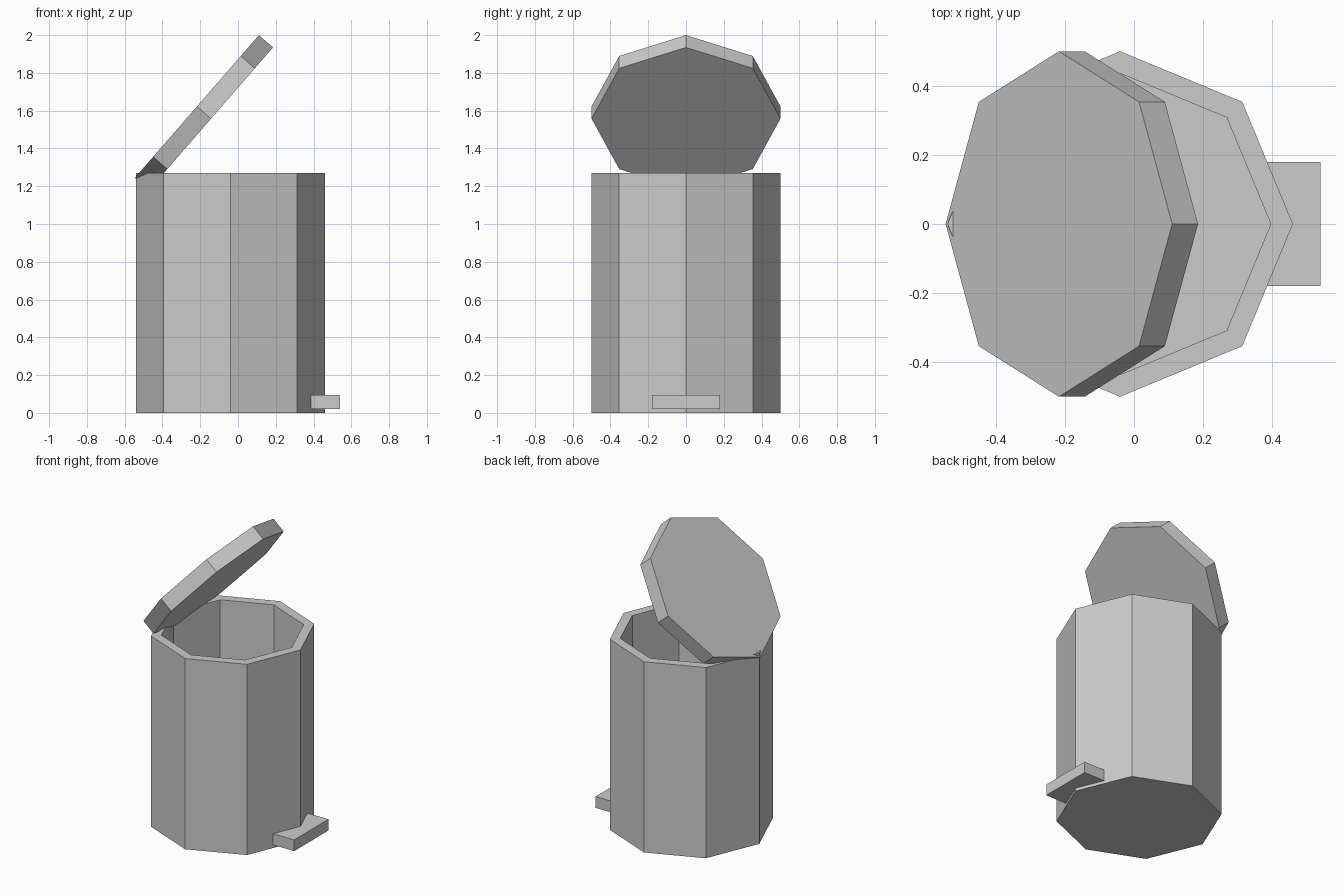
import bpy, bmesh
from math import radians
from mathutils import Matrix, Vector

if "Cube" in bpy.data.objects:
    bpy.data.objects.remove(bpy.data.objects["Cube"])


def add_object(name, bm):
    mesh = bpy.data.meshes.new(name)
    bm.to_mesh(mesh)
    bm.free()
    obj = bpy.data.objects.new(name, mesh)
    bpy.context.collection.objects.link(obj)
    return obj


def octagon_prism(height, matrix):
    bm = bmesh.new()
    bmesh.ops.create_cone(bm, cap_ends=True, segments=8, radius1=0.5,
                          radius2=0.5, depth=height, matrix=matrix)
    return bm


BIN_X, HEIGHT, RADIUS, INNER, FLOOR = -0.04, 1.27, 0.5, 0.436, 0.1

# Bin body: inset the top for a rim, then push the inside down to a floor
bm = octagon_prism(HEIGHT, Matrix.Translation((BIN_X, 0, HEIGHT / 2)))
top = max(bm.faces, key=lambda f: f.calc_center_median().z)
bmesh.ops.inset_region(bm, faces=[top], thickness=0.01)
for v in top.verts:
    d = Vector((v.co.x - BIN_X, v.co.y, 0)).normalized() * INNER
    v.co = (BIN_X + d.x, d.y, HEIGHT)
inner = bmesh.ops.extrude_discrete_faces(bm, faces=[top])["faces"][0]
for v in inner.verts:
    v.co.z = FLOOR
bmesh.ops.recalc_face_normals(bm, faces=bm.faces)
add_object("bin_body", bm)

# Open lid: solid octagon tilted up on the left side of the rim
tilt = Matrix.Translation((-0.18, 0, 1.59)) @ Matrix.Rotation(radians(-49), 4, 'Y')
add_object("lid", octagon_prism(0.099, tilt))

# Foot pedal: block poking out of the wall, opposite the hinge
bm = bmesh.new()
bmesh.ops.create_cube(bm, size=1, matrix=Matrix.Translation((0.46, 0, 0.0575))
                      @ Matrix.Diagonal((0.16, 0.36, 0.075, 1)))
add_object("pedal", bm)
